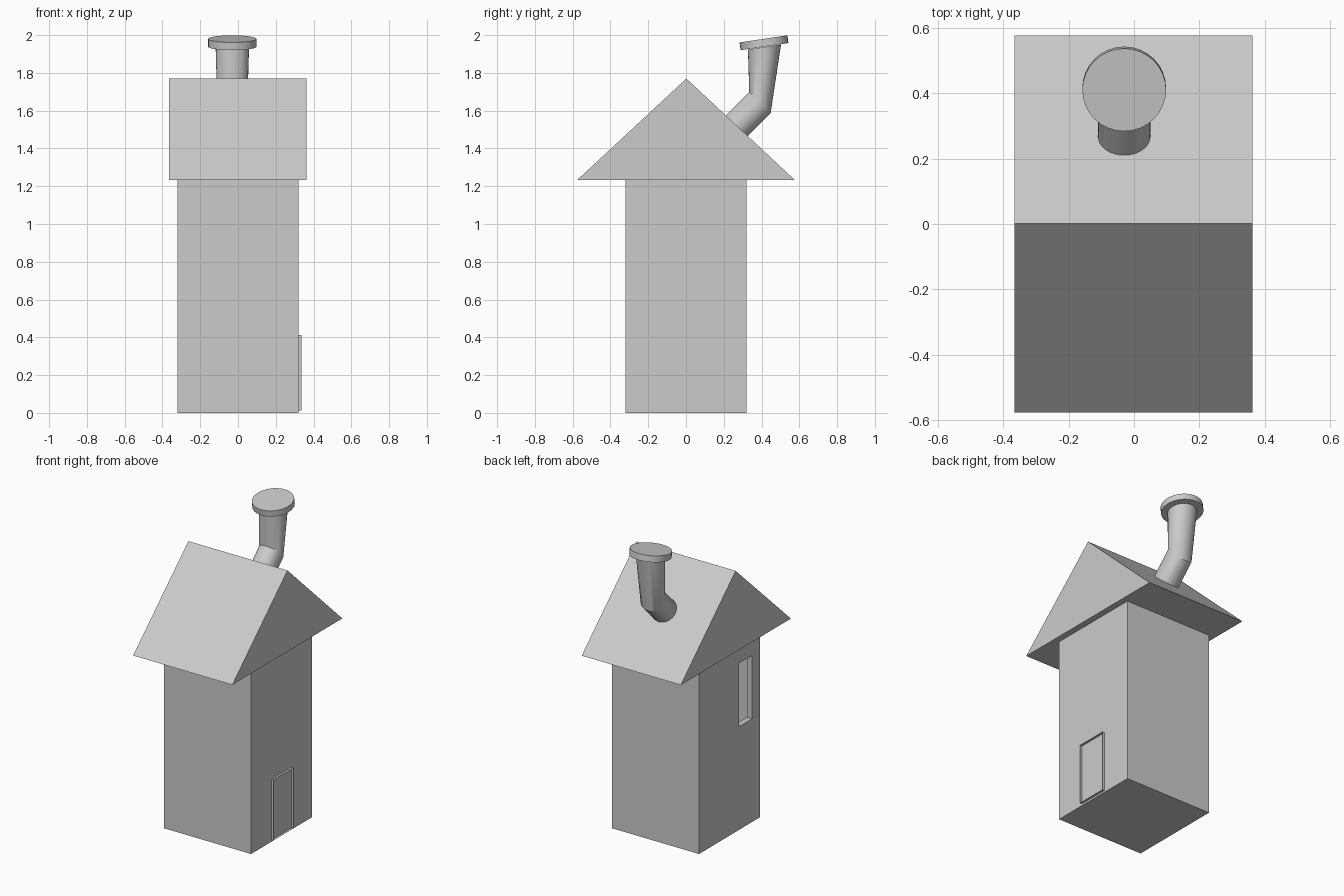
import bpy, bmesh, math
from mathutils import Vector

if "Cube" in bpy.data.objects:
    bpy.data.objects.remove(bpy.data.objects["Cube"])

grey = bpy.data.materials.new("plain grey")
grey.diffuse_color = (0.6, 0.6, 0.6, 1)
grey.use_nodes = True
grey.node_tree.nodes["Principled BSDF"].inputs["Base Color"].default_value = grey.diffuse_color


def finish(name, bm):
    bmesh.ops.recalc_face_normals(bm, faces=bm.faces)
    mesh = bpy.data.meshes.new(name)
    bm.to_mesh(mesh)
    bm.free()
    obj = bpy.data.objects.new(name, mesh)
    bpy.context.collection.objects.link(obj)
    mesh.materials.append(grey)
    return obj


def box(name, lo, hi):
    bm = bmesh.new()
    bmesh.ops.create_cube(bm, size=1)
    for v in bm.verts:
        v.co = [lo[i] if v.co[i] < 0 else hi[i] for i in range(3)]
    return finish(name, bm)


def tube(name, rings, sides=32):
    """Closed tube through rings of (y, z, tilt from vertical towards +y, radius)."""
    bm = bmesh.new()
    loops = []
    for y, z, tilt, r in rings:
        across = Vector((0, math.cos(tilt), -math.sin(tilt)))
        loops.append([bm.verts.new(Vector((-0.03, y, z))
                      + Vector((r * math.cos(a), 0, 0)) + across * r * math.sin(a))
                      for a in (2 * math.pi * i / sides for i in range(sides))])
    for a, b in zip(loops, loops[1:]):
        for i in range(sides):
            j = (i + 1) % sides
            bm.faces.new((a[i], a[j], b[j], b[i]))
    bm.faces.new(loops[0])
    bm.faces.new(loops[-1])
    obj = finish(name, bm)
    bpy.ops.object.select_all(action='DESELECT')
    obj.select_set(True)
    bpy.context.view_layer.objects.active = obj
    bpy.ops.object.shade_smooth_by_angle(angle=math.radians(30))
    return obj


# Hollow tower with a window opening in the left wall
W, H, T = 0.32, 1.235, 0.036
tower = box("tower_walls", (-W, -W, 0), (W, W, H))
cutters = [box("room_cutter", (T - W, T - W, T), (W - T, W - T, H - T)),
           box("window_cutter", (-W - 0.1, -0.236, 0.685), (-W + 0.1, -0.10, 1.105))]
for cutter in cutters:
    cutter.hide_render = True
    cutter.hide_viewport = True
    mod = tower.modifiers.new("cut", 'BOOLEAN')
    mod.operation = 'DIFFERENCE'
    mod.solver = 'EXACT'
    mod.object = cutter

# Solid gable roof, ridge along x
bm = bmesh.new()
gables = [[bm.verts.new((x, y, z)) for y, z in ((-0.577, 1.232), (0.577, 1.232), (0.002, 1.77))]
          for x in (-0.366, 0.362)]
for g in gables:
    bm.faces.new(g)
for i in range(3):
    j = (i + 1) % 3
    bm.faces.new((gables[0][i], gables[0][j], gables[1][j], gables[1][i]))
finish("gable_roof", bm)

# Thin raised rim around the doorway on the right wall
bm = bmesh.new()
rim = [[bm.verts.new((x, y, z)) for y, z in ((-0.105, 0.012), (0.105, 0.012), (0.105, 0.413), (-0.105, 0.413))]
       for x in (W, W + 0.015)]
for i in range(4):
    j = (i + 1) % 4
    bm.faces.new((rim[0][i], rim[0][j], rim[1][j], rim[1][i]))
finish("door_rim", bm)

# Bent stovepipe and its tilted cap
tilt = -math.radians(8.5)
tube("stovepipe", [(0.21, 1.462, math.radians(45), 0.08),
                   (0.3915, 1.643, math.radians(45), 0.08),
                   (0.4155, 1.937, tilt, 0.0885)])
tube("pipe_cap", [(0.416, 1.939, tilt, 0.128), (0.410, 1.980, tilt, 0.128)])
